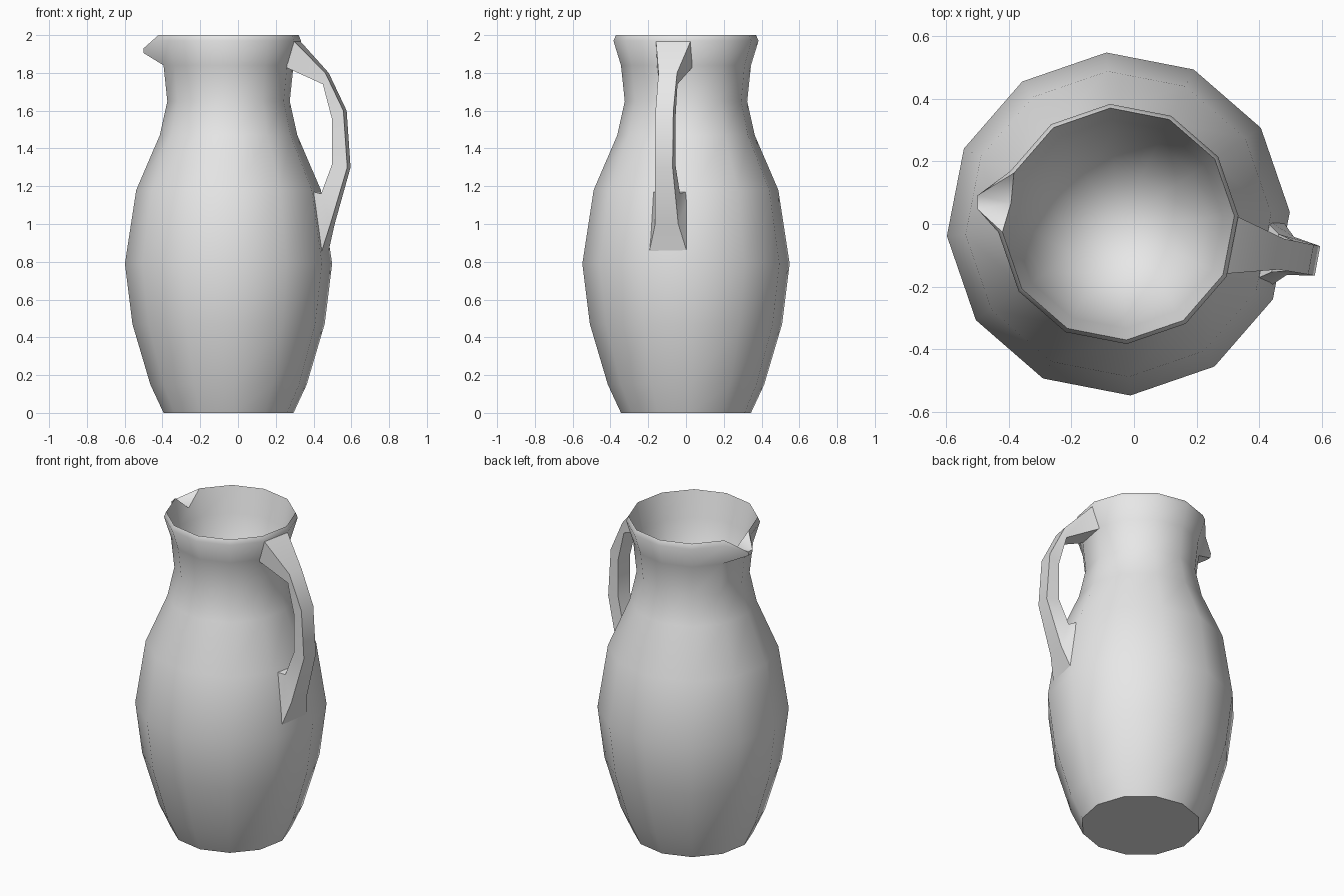
import bpy, bmesh
from math import cos, sin, radians
from mathutils import Vector

cube = bpy.data.objects.get("Cube")
if cube:
    bpy.data.objects.remove(cube, do_unlink=True)

SIDES = 12
AXIS_X = -0.05          # the body sits a little off centre because of the handle

clay = bpy.data.materials.new("plain_grey_clay")
clay.use_nodes = True
clay.diffuse_color = (0.8, 0.8, 0.8, 1)
clay.node_tree.nodes["Principled BSDF"].inputs["Base Color"].default_value = (0.8, 0.8, 0.8, 1)


def polar(radius, degrees, z, side=0.0):
    """Point at a radius and direction from the jug axis, moved sideways by side."""
    a = radians(degrees)
    return Vector((AXIS_X + radius * cos(a) - side * sin(a),
                   radius * sin(a) + side * cos(a), z))


def finish(bm, name, angle):
    bmesh.ops.recalc_face_normals(bm, faces=bm.faces[:])
    mesh = bpy.data.meshes.new(name)
    bm.to_mesh(mesh)
    bm.free()
    mesh.materials.append(clay)
    obj = bpy.data.objects.new(name, mesh)
    bpy.context.collection.objects.link(obj)
    bpy.ops.object.select_all(action="DESELECT")
    obj.select_set(True)
    bpy.context.view_layer.objects.active = obj
    bpy.ops.object.shade_smooth_by_angle(angle=radians(angle))
    return obj


# Jug body: outside from foot to lip, then down the inside (radius, height)
profile = [(0.345, 0), (0.415, 0.15), (0.51, 0.47), (0.55, 0.79), (0.49, 1.18),
           (0.365, 1.47), (0.325, 1.65), (0.345, 1.84), (0.385, 1.97), (0.372, 2),
           (0.335, 1.84), (0.29, 1.65), (0.17, 1.48)]
LOW, LIP, RIM, INNER = 7, 8, 9, 10     # rings around the mouth
SPOUT = 5                              # the side that opens into the spout

bm = bmesh.new()
rings = [[bm.verts.new(polar(r, 4 + 360 / SIDES * k, z)) for k in range(SIDES)]
         for r, z in profile]
for i, (lower, upper) in enumerate(zip(rings, rings[1:])):
    for k in range(SIDES):
        if k == SPOUT and LOW <= i < INNER:
            continue
        n = (k + 1) % SIDES
        bm.faces.new((lower[k], lower[n], upper[n], upper[k]))
bm.faces.new(rings[0][::-1])
centre = bm.verts.new((AXIS_X, 0, 1.42))
for k in range(SIDES):
    bm.faces.new((rings[-1][k], rings[-1][(k + 1) % SIDES], centre))

# Spout: a narrow tip with an open channel cut into the rim
a = [ring[SPOUT] for ring in rings]
b = [ring[SPOUT + 1] for ring in rings]
tip_a, tip_b = [bm.verts.new((-0.5, y, 1.93)) for y in (0.092, 0.047)]
low_a, low_b = [bm.verts.new((-0.5, y, 1.905)) for y in (0.085, 0.052)]
channel = bm.verts.new(polar(0.35, 169, 1.91))
for face in ((a[LOW], b[LOW], low_b, low_a), (low_a, low_b, tip_b, tip_a),
             (a[LOW], low_a, tip_a, a[LIP]), (b[LOW], b[LIP], tip_b, low_b),
             (a[LIP], tip_a, a[RIM]), (b[LIP], b[RIM], tip_b),
             (a[RIM], tip_a, channel), (tip_a, tip_b, channel), (tip_b, b[RIM], channel),
             (a[RIM], channel, b[RIM], b[INNER], a[INNER])):
    bm.faces.new(face)
finish(bm, "jug_body", 50)

# Handle: sections of outer radius, outer height, inner radius, inner height, half width
sections = [(0.362, 1.975, 0.325, 1.83, 0.095),
            (0.53, 1.8, 0.517, 1.74, 0.05),
            (0.627, 1.6, 0.566, 1.555, 0.048),
            (0.648, 1.3, 0.566, 1.315, 0.048),
            (0.56, 1.0, 0.51, 1.16, 0.062),
            (0.51, 0.82, 0.44, 1.18, 0.11)]
HANDLE_ANGLE = -10.5
bm = bmesh.new()
loops = []
for ro, zo, ri, zi, w in sections:
    loops.append([bm.verts.new(polar(r, HANDLE_ANGLE, z, s))
                  for r, z, s in ((ro, zo, -w), (ro, zo, w), (ri, zi, w), (ri, zi, -w))])
for first, second in zip(loops, loops[1:]):
    for k in range(4):
        n = (k + 1) % 4
        bm.faces.new((first[k], first[n], second[n], second[k]))
bm.faces.new(loops[0])
bm.faces.new(loops[-1])
finish(bm, "handle", 50)
